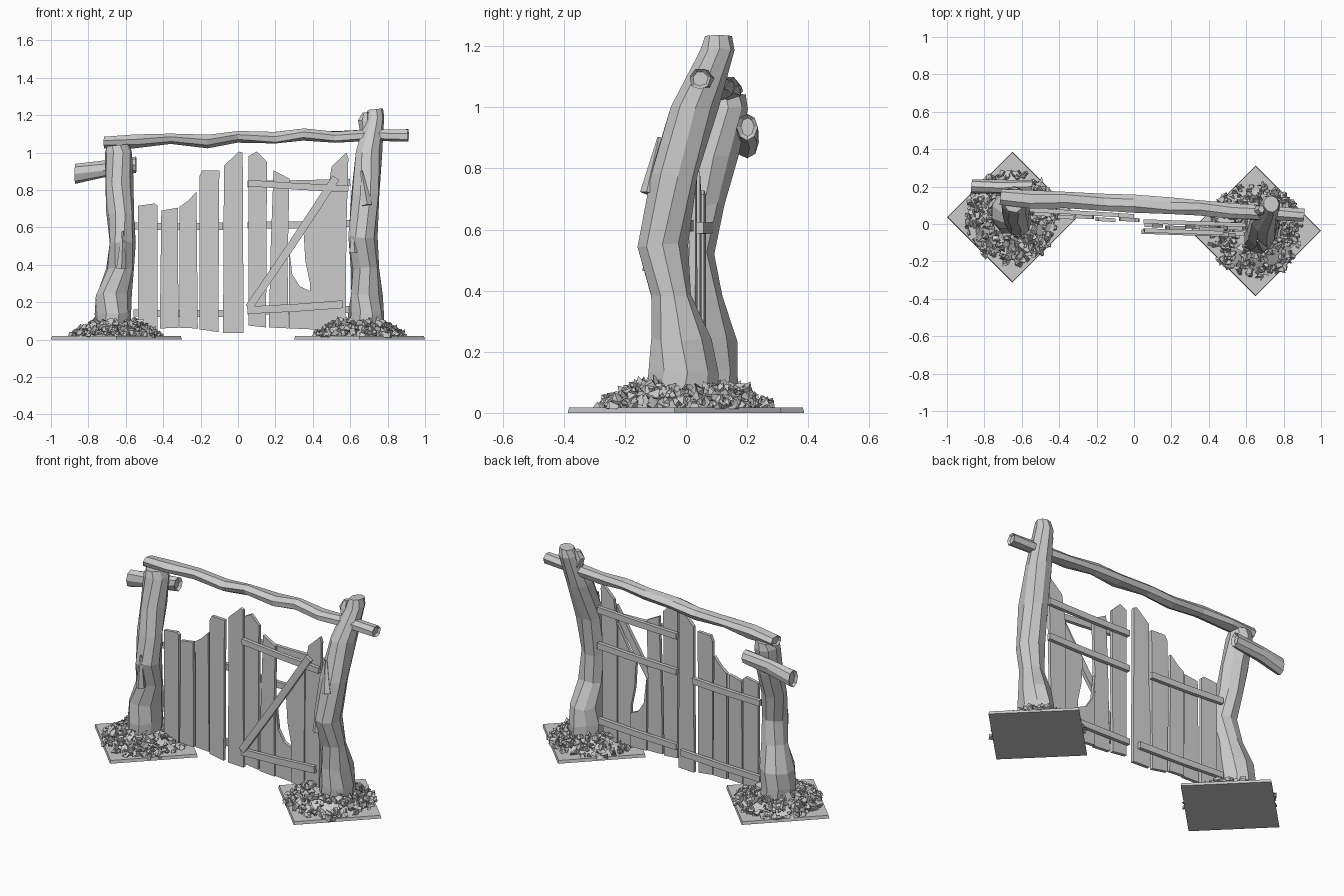
import bpy, bmesh, random
from math import cos, sin, pi, radians
from mathutils import Vector, Matrix, Euler

random.seed(7)
cube = bpy.data.objects.get("Cube")
if cube:
    bpy.data.objects.remove(cube, do_unlink=True)

grey = bpy.data.materials.new("plain_grey")
grey.use_nodes = True
grey.diffuse_color = (0.6, 0.6, 0.6, 1)
grey.node_tree.nodes["Principled BSDF"].inputs["Base Color"].default_value = (0.6, 0.6, 0.6, 1)


def finish(name, bm):
    bmesh.ops.recalc_face_normals(bm, faces=bm.faces[:])
    mesh = bpy.data.meshes.new(name)
    bm.to_mesh(mesh)
    bm.free()
    mesh.materials.append(grey)
    obj = bpy.data.objects.new(name, mesh)
    bpy.context.collection.objects.link(obj)
    return obj


def log(name, stations, sides=9, upright=True, rough=0.05, hollow=False):
    """Loft rings (x, y, z, radius a, radius b) into a rough trunk."""
    bm = bmesh.new()
    rings = []
    for i, (x, y, z, a, b) in enumerate(stations):
        ring = []
        for k in range(sides):
            t = 2 * pi * (k + 0.25 * (i % 2)) / sides
            f = 1.02 + random.uniform(-rough, rough)
            u, v = a * f * cos(t), b * f * sin(t)
            e = random.uniform(-0.1, 0.1) * a if 0 < i < len(stations) - 1 else 0.1 * u
            off = Vector((u, v, e)) if upright else Vector((e, u, v))
            ring.append(bm.verts.new(Vector((x, y, z)) + off))
        rings.append(ring)
    for r, s in zip(rings, rings[1:]):
        for k in range(sides):
            n = (k + 1) % sides
            bm.faces.new((r[k], r[n], s[n], s[k]))
    caps = [bm.faces.new(rings[0]), bm.faces.new(rings[-1])]
    bmesh.ops.recalc_face_normals(bm, faces=bm.faces[:])
    if hollow:
        rim = min(stations[0][3:]) * 0.35
        bmesh.ops.inset_individual(bm, faces=caps, thickness=rim, depth=-rim)
    return finish(name, bm)


def left_line(x):
    return 0.018 - 0.062 * x


def right_line(x):
    return -0.008 - 0.035 * x


def panel(name, pts, line, offset=0.0, thick=0.02):
    """Extrude an (x, z) outline through the thickness of a gate leaf."""
    bm = bmesh.new()
    front, back = [[bm.verts.new((x, line(x) + offset + s * thick / 2, z)) for x, z in pts]
                   for s in (-1, 1)]
    bm.faces.new(front)
    bm.faces.new(back[::-1])
    for k in range(len(pts)):
        n = (k + 1) % len(pts)
        bm.faces.new((front[k], back[k], back[n], front[n]))
    return finish(name, bm)


def rail(name, a, b, width, line, offset):
    a, b = Vector(a), Vector(b)
    d = (b - a).normalized()
    n = Vector((-d.y, d.x)) * width / 2
    mid = (a + b) / 2
    panel(name, [a - n * 0.8, mid - n, b - n * 0.9, b + n, mid + n * 0.85, a + n],
          line, offset, 0.022)


# Posts
log("right_post", [
    (0.685, -0.015, 0.01, 0.098, 0.118), (0.687, -0.015, 0.14, 0.094, 0.115),
    (0.685, -0.015, 0.24, 0.085, 0.10), (0.68, -0.05, 0.38, 0.074, 0.066),
    (0.667, -0.077, 0.55, 0.077, 0.08), (0.682, -0.04, 0.78, 0.076, 0.078),
    (0.70, 0.03, 1.0, 0.072, 0.078), (0.728, 0.10, 1.19, 0.052, 0.058),
    (0.733, 0.108, 1.232, 0.040, 0.044)])
log("left_post", [
    (-0.67, 0.06, 0.01, 0.092, 0.115), (-0.67, 0.06, 0.14, 0.094, 0.112),
    (-0.67, 0.065, 0.24, 0.096, 0.10), (-0.63, 0.045, 0.38, 0.074, 0.075),
    (-0.62, 0.015, 0.52, 0.070, 0.078), (-0.63, 0.045, 0.68, 0.072, 0.078),
    (-0.637, 0.09, 0.84, 0.075, 0.078), (-0.64, 0.125, 1.0, 0.072, 0.074),
    (-0.64, 0.13, 1.04, 0.060, 0.065)])

# Crossbeam, hollow side log and small branch stub
log("crossbeam", [
    (-0.715, 0.14, 1.052, 0.045, 0.030), (-0.55, 0.135, 1.062, 0.050, 0.034),
    (-0.36, 0.125, 1.072, 0.046, 0.030), (-0.16, 0.12, 1.06, 0.044, 0.034),
    (0.0, 0.105, 1.082, 0.046, 0.030), (0.2, 0.095, 1.078, 0.044, 0.032),
    (0.35, 0.085, 1.095, 0.046, 0.036), (0.52, 0.07, 1.085, 0.042, 0.032),
    (0.7, 0.055, 1.092, 0.038, 0.033), (0.91, 0.045, 1.093, 0.035, 0.037)],
    sides=7, upright=False, rough=0.14, hollow=True)
log("side_log", [
    (-0.87, 0.2, 0.885, 0.038, 0.052), (-0.72, 0.2, 0.912, 0.038, 0.046),
    (-0.545, 0.2, 0.935, 0.034, 0.042)], sides=8, upright=False, rough=0.03, hollow=True)
log("branch_stub", [
    (0.69, 0.075, 1.11, 0.035, 0.035), (0.672, 0.075, 1.17, 0.030, 0.03),
    (0.682, 0.08, 1.215, 0.016, 0.02)], sides=6)

# Raised bark splinters on the posts
for name, x, y, z, h, lean in (
        ("left_bark_splinter", -0.62, -0.058, 0.48, 0.20, 4),
        ("right_bark_splinter", 0.675, -0.105, 0.81, 0.19, -14),
        ("right_low_splinter", 0.62, -0.115, 0.53, 0.13, 0)):
    bm = bmesh.new()
    bmesh.ops.create_cone(bm, cap_ends=True, segments=5, radius1=0.028, radius2=0.006, depth=h,
                          matrix=Matrix.Translation((x, y, z)) @
                          Euler((radians(lean), 0, radians(40))).to_matrix().to_4x4())
    finish(name, bm)

# Left gate leaf, boards from the post to the middle
left_boards = [
    [(-0.535, 0.04), (-0.43, 0.05), (-0.43, 0.715), (-0.445, 0.728), (-0.535, 0.715)],
    [(-0.418, 0.06), (-0.318, 0.062), (-0.322, 0.705), (-0.41, 0.69)],
    [(-0.312, 0.062), (-0.215, 0.06), (-0.222, 0.79), (-0.27, 0.74), (-0.312, 0.71)],
    [(-0.205, 0.055), (-0.105, 0.04), (-0.10, 0.905), (-0.19, 0.905), (-0.205, 0.875)],
    [(-0.08, 0.035), (0.03, 0.035), (0.025, 1.0), (0.005, 1.005), (-0.075, 0.93)]]
for i, pts in enumerate(left_boards):
    panel(f"left_gate_board_{i + 1}", pts, left_line, 0.004 * (-1) ** i)

# Right gate leaf, with a broken board and a leaning one
right_boards = [
    [(0.055, 0.075), (0.15, 0.065), (0.155, 0.95), (0.10, 1.005), (0.055, 0.98)],
    [(0.165, 0.065), (0.27, 0.06), (0.265, 0.4), (0.275, 0.86), (0.19, 0.905), (0.175, 0.5)],
    [(0.272, 0.06), (0.385, 0.055), (0.385, 0.26), (0.33, 0.285), (0.29, 0.35), (0.272, 0.5)],
    [(0.385, 0.055), (0.475, 0.05), (0.48, 0.78), (0.40, 0.64), (0.35, 0.585),
     (0.36, 0.42), (0.385, 0.30)],
    [(0.475, 0.05), (0.575, 0.06), (0.58, 0.6), (0.59, 0.97), (0.58, 1.0), (0.50, 0.925),
     (0.475, 0.75)]]
for i, pts in enumerate(right_boards):
    panel(f"right_gate_board_{i + 1}", pts, right_line, 0.004 * (-1) ** i)

# Rails and diagonal brace
rail("front_top_rail", (0.055, 0.835), (0.59, 0.805), 0.038, right_line, -0.024)
rail("front_bottom_rail", (0.05, 0.155), (0.56, 0.188), 0.044, right_line, -0.024)
rail("diagonal_brace", (0.06, 0.17), (0.525, 0.865), 0.045, right_line, -0.032)
for i, z in enumerate((0.83, 0.61, 0.15)):
    rail(f"back_right_rail_{i + 1}", (0.05, z), (0.6, z + 0.01), 0.04, right_line, 0.024)
for i, z in enumerate((0.605, 0.14)):
    rail(f"back_left_rail_{i + 1}", (-0.56, z), (0.0 - 0.08 * (1 - i), z), 0.04, left_line, 0.024)

# Diamond ground slabs with heaped rubble
for side, cx, cy in (("left", -0.65, 0.037), ("right", 0.65, -0.037)):
    bm = bmesh.new()
    bmesh.ops.create_cone(bm, cap_ends=True, segments=4, radius1=0.35, radius2=0.345, depth=0.018,
                          matrix=Matrix.Translation((cx, cy, 0.009)))
    finish(side + "_ground_slab", bm)

    bm = bmesh.new()
    bmesh.ops.create_cone(bm, cap_ends=True, segments=14, radius1=0.22, radius2=0.11, depth=0.06,
                          matrix=Matrix.Translation((cx, cy, 0.045)))
    finish(side + "_mound", bm)

    bm = bmesh.new()
    for _ in range(330):
        r = 0.25 * random.uniform(0.16, 1) ** 0.5
        t = random.uniform(0, 2 * pi)
        size = random.uniform(0.012, 0.027)
        z = 0.018 + max(0, 0.25 - r) * 0.55 + random.uniform(-0.004, 0.01)
        m = Matrix.Translation((cx + r * cos(t), cy + r * sin(t), min(z, 0.095)))
        m = m @ Euler([random.uniform(0, pi) for _ in range(3)]).to_matrix().to_4x4()
        m = m @ Matrix.Diagonal((size, size * 0.8, size * random.uniform(0.5, 1), 1))
        rock = bmesh.ops.create_cone(bm, cap_ends=True, segments=random.choice((3, 4, 5)),
                                     radius1=1, radius2=0.45, depth=1.4, matrix=m)
        for v in rock["verts"]:
            v.co += Vector([random.uniform(-0.3, 0.3) * size for _ in range(3)])
            v.co.z = max(v.co.z, 0.012)
    finish(side + "_rubble", bm)
